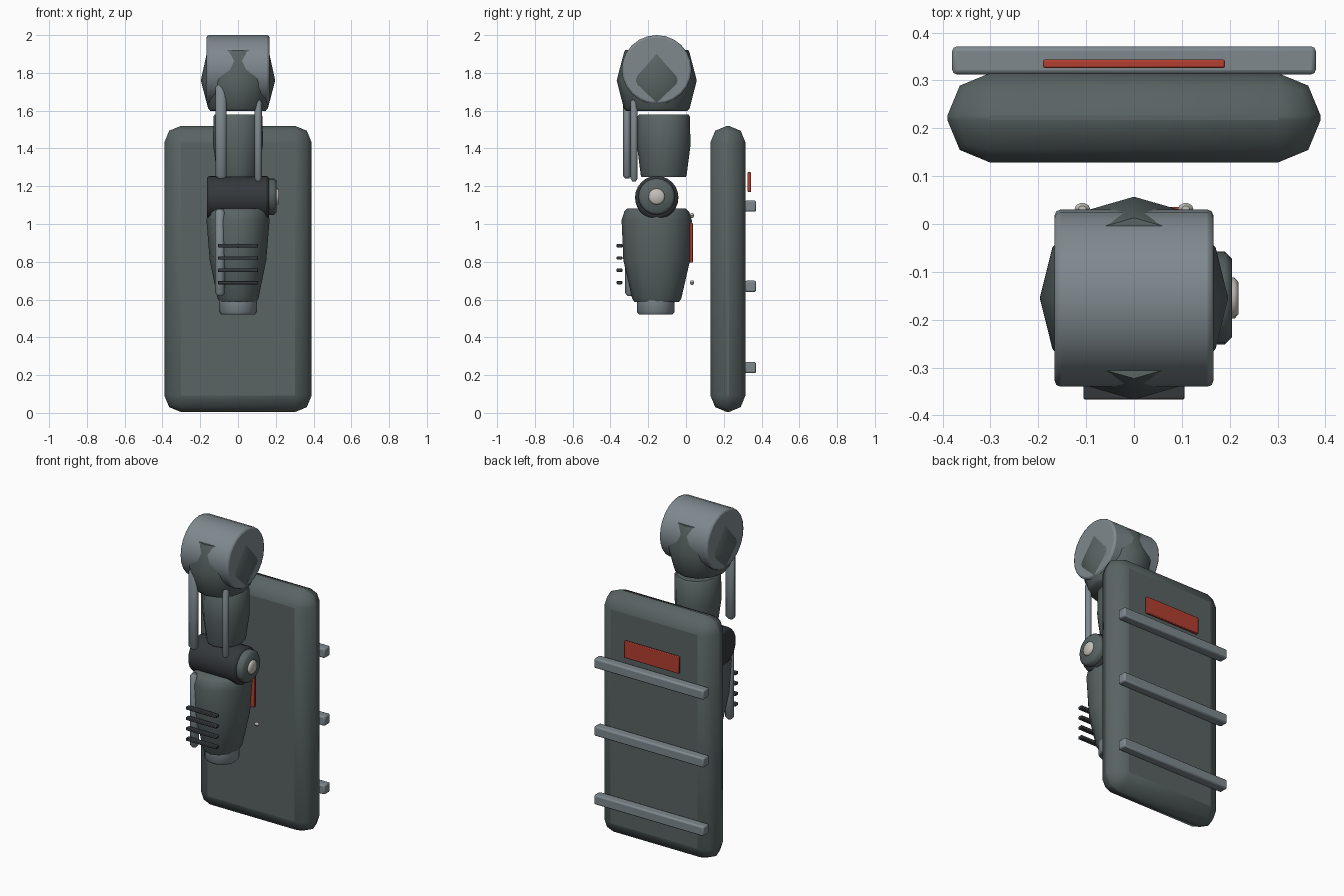
import bpy
import bmesh
from math import cos, sin, tau, radians
from mathutils import Matrix, Vector

default = bpy.data.objects.get("Cube")
if default:
    bpy.data.objects.remove(default, do_unlink=True)


def material(name, rgb):
    mat = bpy.data.materials.new(name)
    mat.use_nodes = True
    mat.diffuse_color = (*rgb, 1)
    bsdf = next(n for n in mat.node_tree.nodes if n.type == 'BSDF_PRINCIPLED')
    bsdf.inputs["Base Color"].default_value = (*rgb, 1)
    return mat


ARMOR = material("armor_grey", (0.10, 0.125, 0.125))
STEEL = material("light_steel", (0.21, 0.25, 0.27))
DARK = material("dark_joint", (0.035, 0.04, 0.045))
RED = material("red_accent", (0.45, 0.05, 0.03))
PALE = material("pale_metal", (0.55, 0.53, 0.49))
ARM_Y = -0.155


def finish(name, bm, mat, bevel=0, segments=2):
    bmesh.ops.recalc_face_normals(bm, faces=bm.faces)
    mesh = bpy.data.meshes.new(name)
    bm.to_mesh(mesh)
    bm.free()
    mesh.materials.append(mat)
    obj = bpy.data.objects.new(name, mesh)
    bpy.context.collection.objects.link(obj)
    mesh.shade_smooth()
    mesh.set_sharp_from_angle(angle=radians(50))
    if bevel:
        mod = obj.modifiers.new("bevel", 'BEVEL')
        mod.width = bevel
        mod.segments = segments
        mod.limit_method = 'ANGLE'
        mod.angle_limit = radians(50)
    return obj


def box(name, center, size, mat, bevel, segments=2):
    bm = bmesh.new()
    bmesh.ops.create_cube(bm, size=1)
    bmesh.ops.scale(bm, vec=size, verts=bm.verts)
    bmesh.ops.translate(bm, vec=center, verts=bm.verts)
    return finish(name, bm, mat, bevel, segments)


def loft(name, center, rings, mat, sides=12, bevel=0, along_x=False):
    """Stack elliptical rings given as (height, radius_x, radius_y)."""
    bm = bmesh.new()
    loops = [[bm.verts.new((rx * cos(tau * i / sides), ry * sin(tau * i / sides), h))
              for i in range(sides)] for h, rx, ry in rings]
    for low, high in zip(loops, loops[1:]):
        for i in range(sides):
            j = (i + 1) % sides
            bm.faces.new((low[i], low[j], high[j], high[i]))
    bm.faces.new(loops[0][::-1])
    bm.faces.new(loops[-1])
    if along_x:
        bmesh.ops.rotate(bm, matrix=Matrix.Rotation(tau / 4, 3, 'Y'), verts=bm.verts)
    bmesh.ops.translate(bm, vec=Vector(center), verts=bm.verts)
    return finish(name, bm, mat, bevel)


def rod(name, x, y, bottom, top, rx, ry):
    rings = [(bottom, rx * 0.5, ry * 0.5), (bottom + 0.015, rx, ry),
             (top - 0.015, rx, ry), (top, rx * 0.5, ry * 0.5)]
    return loft(name, (x, y, 0), rings, STEEL)


# Shield with rear reinforcing bars and a red marker
box("shield_plate", (0, 0.222, 0.762), (0.78, 0.186, 1.515), ARMOR, 0.088)
for n, z in enumerate((0.24, 0.67, 1.095)):
    box(f"shield_bar_{n + 1}", (0, 0.342, z), (0.76, 0.058, 0.06), STEEL, 0.009)
box("shield_marker", (0, 0.335, 1.222), (0.38, 0.018, 0.105), RED, 0.004)

# Shoulder drum and the faceted cowl passing through it
loft("shoulder_drum", (0, ARM_Y, 1.817),
     [(-0.166, 0.183, 0.185), (0.166, 0.183, 0.185)], STEEL, 24, 0.012, True)
loft("shoulder_cowl", (0, ARM_Y, 0),
     [(1.597, 0.145, 0.16), (1.612, 0.158, 0.174), (1.76, 0.197, 0.212),
      (1.905, 0.165, 0.174), (1.92, 0.158, 0.168)], ARMOR)

# Upper arm and its two rods
loft("upper_arm", (0, -0.118, 0),
     [(1.25, 0.105, 0.118), (1.262, 0.11, 0.122), (1.42, 0.132, 0.142),
      (1.57, 0.13, 0.138), (1.58, 0.122, 0.13)], ARMOR)
rod("upper_arm_rod_right", -0.09, -0.312, 1.24, 1.74, 0.03, 0.021)
rod("upper_arm_rod_left", 0.107, -0.275, 1.226, 1.66, 0.019, 0.019)

# Elbow joint with an outer cap on one side
loft("elbow_joint", (0, ARM_Y, 1.14),
     [(-0.165, 0.115, 0.115), (0.165, 0.115, 0.115)], DARK, 24, 0.018, True)
loft("elbow_cap", (0, ARM_Y, 1.145),
     [(0.15, 0.097, 0.097), (0.19, 0.097, 0.097), (0.205, 0.082, 0.082)],
     ARMOR, 20, 0, True)
loft("elbow_pin", (0, ARM_Y, 1.145),
     [(0.19, 0.043, 0.043), (0.21, 0.043, 0.043), (0.218, 0.034, 0.034)],
     PALE, 16, 0, True)

# Forearm, wrist and side rod
loft("forearm", (0, ARM_Y, 0),
     [(0.588, 0.098, 0.118), (0.605, 0.108, 0.13), (0.81, 0.15, 0.177),
      (1.02, 0.167, 0.186), (1.065, 0.16, 0.172), (1.082, 0.145, 0.155)], ARMOR)
loft("wrist", (0, ARM_Y - 0.005, 0),
     [(0.52, 0.088, 0.088), (0.535, 0.1, 0.1), (0.6, 0.1, 0.1)], STEEL, 20)
rod("forearm_rod", -0.095, -0.297, 0.62, 1.08, 0.026, 0.026)

# Front ribs, rear red strip and rear studs on the forearm
for n in range(4):
    box(f"forearm_rib_{n + 1}", (0, -0.352, 0.69 + n * 0.065),
        (0.212, 0.03, 0.018), DARK, 0.004)
box("forearm_marker", (0.05, 0.027, 0.9), (0.1, 0.018, 0.21), RED, 0.004)
for side, x in (("left", 0.108), ("right", -0.108)):
    for level, z in (("lower", 0.69), ("upper", 1.045)):
        loft(f"forearm_stud_{level}_{side}", (x, 0.032, z),
             [(-0.012, 0.008, 0.006), (0, 0.016, 0.012), (0.012, 0.008, 0.006)],
             PALE, 10)
